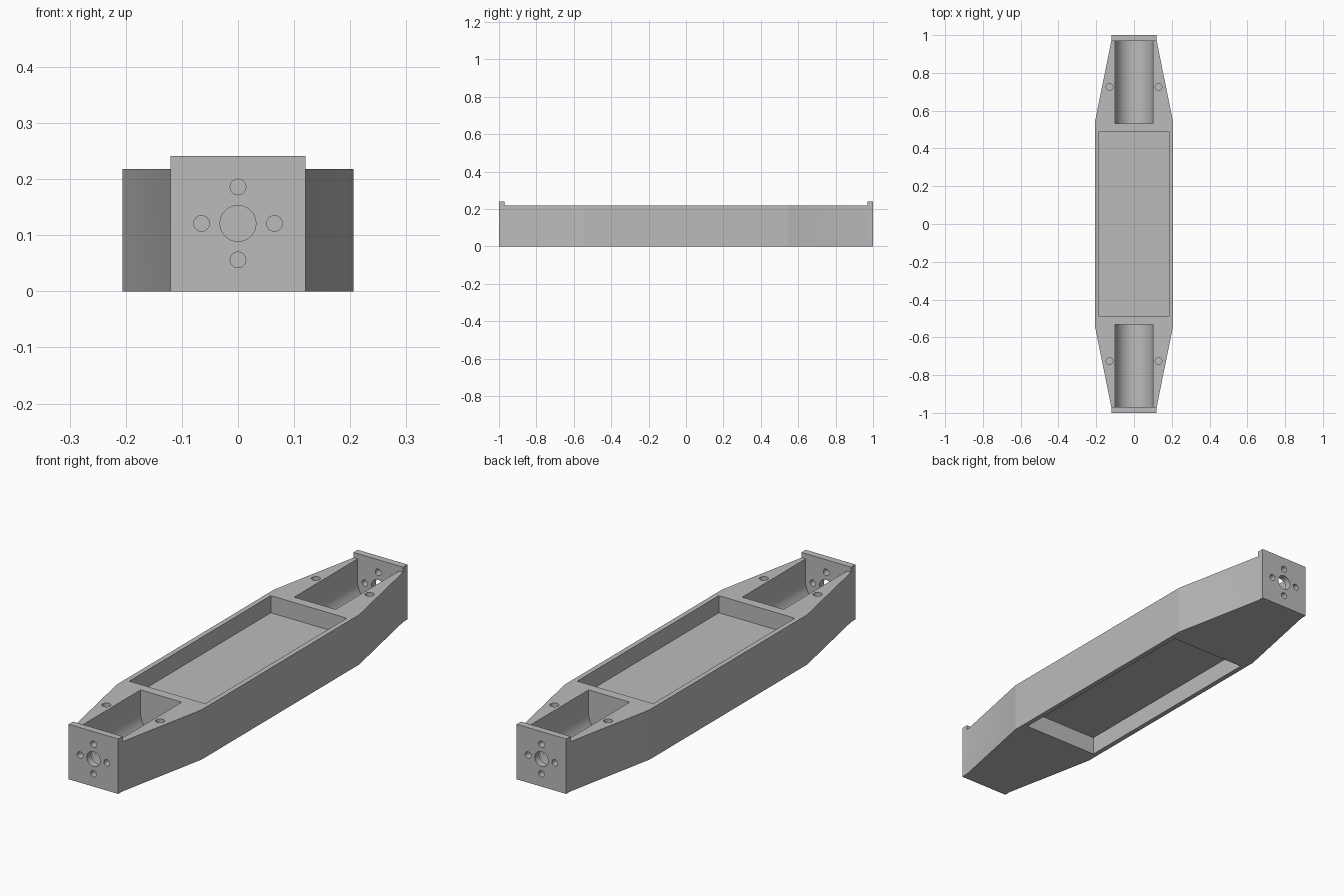
import bpy, bmesh, math
from mathutils import Matrix

cube = bpy.data.objects.get("Cube")
if cube:
    bpy.data.objects.remove(cube, do_unlink=True)

gray = bpy.data.materials.new("plain_gray")
gray.use_nodes = True
color = (0.5, 0.5, 0.5, 1)
gray.diffuse_color = color
gray.node_tree.nodes["Principled BSDF"].inputs["Base Color"].default_value = color


def prism(name, points, low, high, along_y=False):
    """Extrude a closed profile along z (points are x, y) or along y (points are x, z)."""
    bm = bmesh.new()
    place = (lambda a, b: (a, low, b)) if along_y else (lambda a, b: (a, b, low))
    face = bm.faces.new([bm.verts.new(place(a, b)) for a, b in points])
    new = bmesh.ops.extrude_face_region(bm, geom=[face])["geom"]
    step = (0, high - low, 0) if along_y else (0, 0, high - low)
    bmesh.ops.translate(bm, vec=step, verts=[g for g in new if isinstance(g, bmesh.types.BMVert)])
    bmesh.ops.recalc_face_normals(bm, faces=bm.faces)
    mesh = bpy.data.meshes.new(name)
    bm.to_mesh(mesh)
    bm.free()
    mesh.materials.append(gray)
    obj = bpy.data.objects.new(name, mesh)
    bpy.context.scene.collection.objects.link(obj)
    return obj


def rect(x, y):
    return [(-x, -y), (x, -y), (x, y), (-x, y)]


def arc(cx, cy, r, start, end, n):
    return [(cx + r * math.cos(start + (end - start) * i / n),
             cy + r * math.sin(start + (end - start) * i / n)) for i in range(n + 1)]


def circle(cx, cy, r, n=32):
    return arc(cx, cy, r, 0, math.tau, n)[:-1]


# Tapered hull, tall enough to include the end plates
half = [(0.206, -0.545), (0.206, 0.545), (0.12, 0.97), (0.12, 1)]
outline = [(0.12, -1), (0.12, -0.97)] + half
outline += [(-x, y) for x, y in reversed(outline)]
hull = prism("hull", outline, 0, 0.241)

# Lowered deck between the plates, plus the upper and lower pockets
cutters = [
    prism("deck_cut", rect(0.4, 0.97), 0.218, 0.4),
    prism("upper_pocket_cut", rect(0.184, 0.49), 0.143, 0.35),
    prism("lower_pocket_cut", rect(0.184, 0.49), -0.1, 0.08),
]

# Round-bottomed cradles, plate holes and screw holes at both ends
axis_z = 0.121
cradle = arc(0, axis_z, 0.1, math.pi, math.tau, 48) + [(0.1, 0.35), (-0.1, 0.35)]
for end in (1, -1):
    span = lambda a, b: sorted((end * a, end * b))
    cutters.append(prism("cradle_cut", cradle, *span(0.532, 0.97), True))
    cutters.append(prism("shaft_hole_cut", circle(0, axis_z, 0.032), *span(0.9, 1.1), True))
    for i in range(4):
        a = i * math.pi / 2
        spot = circle(0.065 * math.cos(a), axis_z + 0.065 * math.sin(a), 0.014, 24)
        cutters.append(prism("bolt_hole_cut", spot, *span(0.9, 1.1), True))
    for side in (1, -1):
        cutters.append(prism("screw_hole_cut", circle(side * 0.13, end * 0.725, 0.018, 24), 0.1, 0.35))

bpy.ops.object.select_all(action="DESELECT")
hull.select_set(True)
bpy.context.view_layer.objects.active = hull
for cutter in cutters:
    cutter.hide_render = True
    mod = hull.modifiers.new("cut", "BOOLEAN")
    mod.operation = "DIFFERENCE"
    mod.solver = "EXACT"
    mod.object = cutter
    bpy.ops.object.modifier_apply(modifier=mod.name)
    bpy.data.objects.remove(cutter, do_unlink=True)

bpy.ops.object.shade_smooth_by_angle(angle=math.radians(20))
# Keep the shallow taper corner crisp
for edge in hull.data.edges:
    a, b = (hull.data.vertices[i].co for i in edge.vertices)
    if all(abs(abs(v.x) - 0.206) < 0.001 and abs(abs(v.y) - 0.545) < 0.001 for v in (a, b)):
        edge.use_edge_sharp = True
